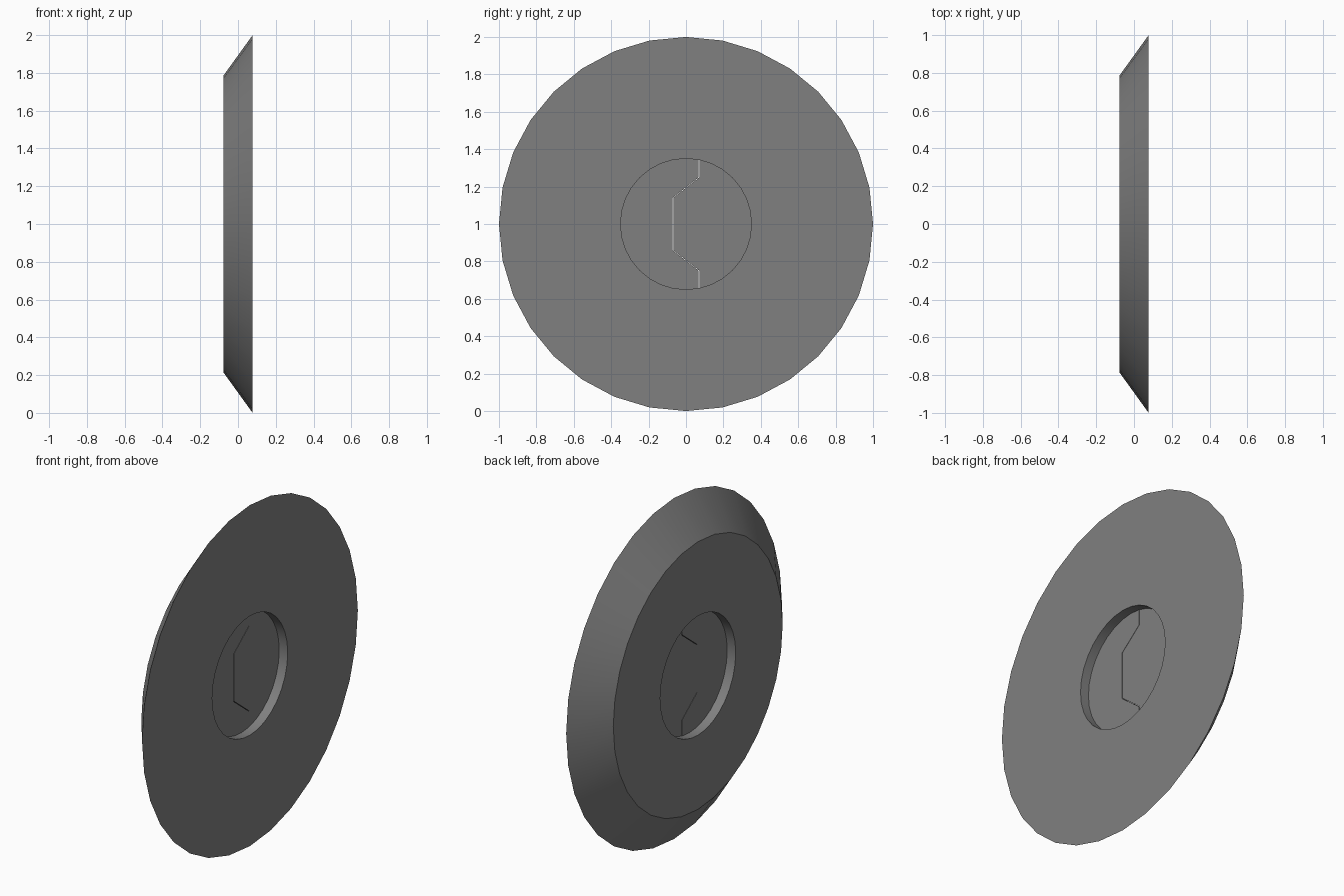
import bpy, bmesh, math

if "Cube" in bpy.data.objects:
    bpy.data.objects.remove(bpy.data.objects["Cube"])

SIDES = 32
HALF = 0.0775       # half thickness of the disc
BORE = 0.35         # radius of the central recess
PLATE = 0.0225      # half thickness of the recessed plate
GAP = 0.004         # hairline gap between the plate halves

grey = bpy.data.materials.new("mid grey")
grey.diffuse_color = (0.216, 0.216, 0.216, 1)
grey.use_nodes = True
grey.node_tree.nodes["Principled BSDF"].inputs["Base Color"].default_value = grey.diffuse_color


def finish(name, bm):
    bmesh.ops.recalc_face_normals(bm, faces=bm.faces[:])
    mesh = bpy.data.meshes.new(name)
    bm.to_mesh(mesh)
    bm.free()
    mesh.materials.append(grey)
    obj = bpy.data.objects.new(name, mesh)
    obj.location.z = 1
    bpy.context.collection.objects.link(obj)
    bpy.ops.object.select_all(action='DESELECT')
    obj.select_set(True)
    bpy.context.view_layer.objects.active = obj
    bpy.ops.object.shade_smooth_by_angle(angle=math.radians(30))
    return obj


# Bevelled ring: closed (x, radius) profile turned round the x axis
bm = bmesh.new()
profile = [(-HALF, BORE), (-HALF, 0.785), (HALF, 1.0), (HALF, BORE)]
rings = []
for i in range(SIDES):
    a = 2 * math.pi * i / SIDES
    rings.append([bm.verts.new((x, r * math.sin(a), r * math.cos(a))) for x, r in profile])
for i in range(SIDES):
    p, q = rings[i], rings[(i + 1) % SIDES]
    for j in range(4):
        k = (j + 1) % 4
        bm.faces.new((p[j], p[k], q[k], q[j]))
finish("bevelled_ring", bm)


# Recessed plate, in two halves meeting along a stepped seam
def plate_half(name, side):
    r = BORE + 0.002
    shift = side * GAP / 2
    y_end = 0.07 + shift
    z_end = math.sqrt(r * r - y_end * y_end)
    seam = [(0.07, 0.25), (-0.07, 0.14), (-0.07, -0.14), (0.07, -0.25)]
    pts = [(y + shift, z) for y, z in seam]
    start = math.atan2(y_end, -z_end)           # bottom end of the seam
    end = math.atan2(y_end, z_end)              # top end of the seam
    if side < 0:
        end += 2 * math.pi
    steps = 32
    for i in range(steps + 1):
        a = start + (end - start) * i / steps
        pts.append((r * math.sin(a), r * math.cos(a)))
    bm = bmesh.new()
    face = bm.faces.new([bm.verts.new((-PLATE, y, z)) for y, z in pts])
    out = bmesh.ops.extrude_face_region(bm, geom=[face], use_keep_orig=True)
    top = [v for v in out["geom"] if isinstance(v, bmesh.types.BMVert)]
    bmesh.ops.translate(bm, verts=top, vec=(2 * PLATE, 0, 0))
    finish(name, bm)


plate_half("plate_half_right", 1)
plate_half("plate_half_left", -1)
